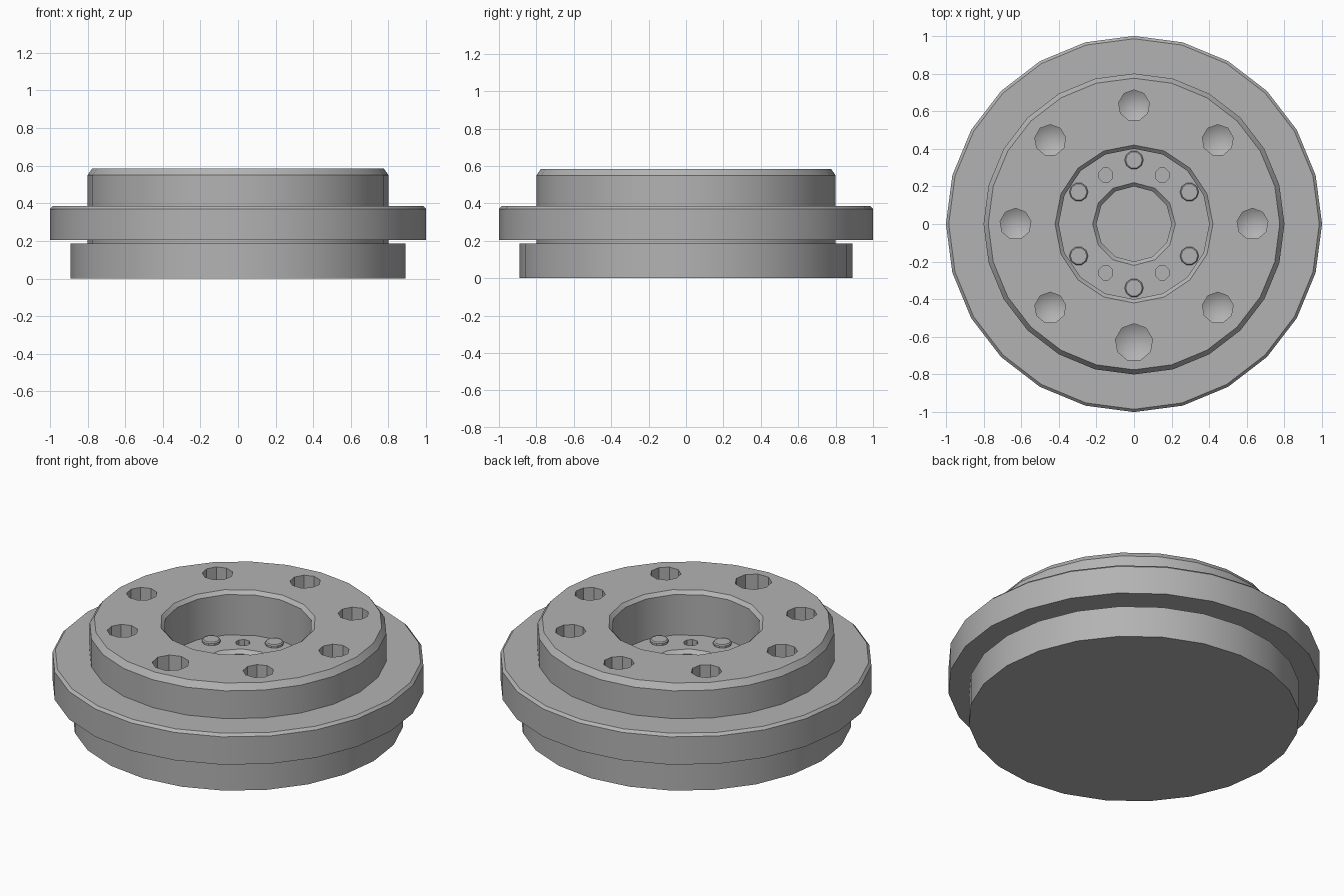
import bpy
import bmesh
from math import cos, sin, pi, radians
from mathutils import Vector

if "Cube" in bpy.data.objects:
    bpy.data.objects.remove(bpy.data.objects["Cube"])

GREY = (0.45, 0.45, 0.45, 1)
metal = bpy.data.materials.new("grey metal")
metal.use_nodes = True
metal.diffuse_color = GREY
metal.node_tree.nodes["Principled BSDF"].inputs["Base Color"].default_value = GREY

TOP, FLOOR = 0.585, 0.325


def lathe(name, profile, sides, at=(0, 0), turn=0.0):
    """Closed solid turned around a vertical axis; profile runs bottom to top."""
    bm = bmesh.new()
    rings = []
    for r, z in profile:
        if r == 0:
            rings.append([bm.verts.new((at[0], at[1], z))])
            continue
        angles = [turn + 2 * pi * i / sides for i in range(sides)]
        rings.append([bm.verts.new((at[0] + r * cos(a), at[1] + r * sin(a), z))
                      for a in angles])
    for low, high in zip(rings, rings[1:]):
        for i in range(sides):
            j = (i + 1) % sides
            if len(low) == 1:
                bm.faces.new((low[0], high[j], high[i]))
            else:
                bm.faces.new((low[i], low[j], high[j], high[i]))
    if len(rings[0]) > 1:
        bm.faces.new(rings[0][::-1])
    bm.faces.new(rings[-1])
    bmesh.ops.recalc_face_normals(bm, faces=bm.faces[:])
    mesh = bpy.data.meshes.new(name)
    bm.to_mesh(mesh)
    bm.free()
    mesh.materials.append(metal)
    obj = bpy.data.objects.new(name, mesh)
    bpy.context.collection.objects.link(obj)
    return obj


def polar(r, degrees):
    return r * cos(radians(degrees)), r * sin(radians(degrees))


# Stepped body: base, groove, flange, chamfered hub
body = lathe("flanged_body", [
    (0.89, 0), (0.89, 0.185), (0.8, 0.185), (0.8, 0.205), (1, 0.205),
    (1, 0.37), (0.985, 0.385), (0.8, 0.385), (0.8, 0.55), (0.775, TOP)], 24)

# Bore with chamfered mouth, and central pocket in its floor
cutters = [
    lathe("bore_cutter", [(0.4, FLOOR), (0.4, TOP - 0.02), (0.42, TOP), (0.42, 0.7)], 16),
    lathe("pocket_cutter", [(0.2, 0.18), (0.2, FLOOR - 0.02), (0.22, FLOOR), (0.22, 0.4)],
          12, turn=radians(90)),
]

# Ring of eight drilled holes with conical bottoms, the front one wider
for k in range(8):
    r = 0.1 if k == 6 else 0.083
    bottom = TOP - 0.2
    cutters.append(lathe("drill_cutter", [(0, bottom - 0.6 * r), (r, bottom), (r, 0.7)],
                         9, polar(0.63, 45 * k), radians(90)))

# Four small flat-bottomed holes in the bore floor
for angle in (60, 120, 240, 300):
    cutters.append(lathe("pin_cutter", [(0.04, 0.22), (0.04, 0.4)], 8,
                         polar(0.3, angle), radians(22.5)))

for cutter in cutters:
    cutter.hide_render = True
    cut = body.modifiers.new("cut", "BOOLEAN")
    cut.operation = "DIFFERENCE"
    cut.solver = "EXACT"
    cut.object = cutter

# Bake the cuts and drop the cutters
bpy.context.view_layer.update()
graph = bpy.context.evaluated_depsgraph_get()
baked = bpy.data.meshes.new_from_object(body.evaluated_get(graph))
body.modifiers.clear()
body.data = baked
for cutter in cutters:
    bpy.data.objects.remove(cutter)

# Six low bolt heads on the bore floor
parts = [body]
for k in range(6):
    parts.append(lathe("bolt_head", [(0.05, FLOOR - 0.01), (0.05, FLOOR + 0.012),
                                     (0.044, FLOOR + 0.018)], 10, polar(0.34, 30 + 60 * k)))

bpy.ops.object.select_all(action="DESELECT")
for obj in parts:
    obj.select_set(True)
bpy.context.view_layer.objects.active = body
bpy.ops.object.shade_smooth_by_angle(angle=radians(30))
